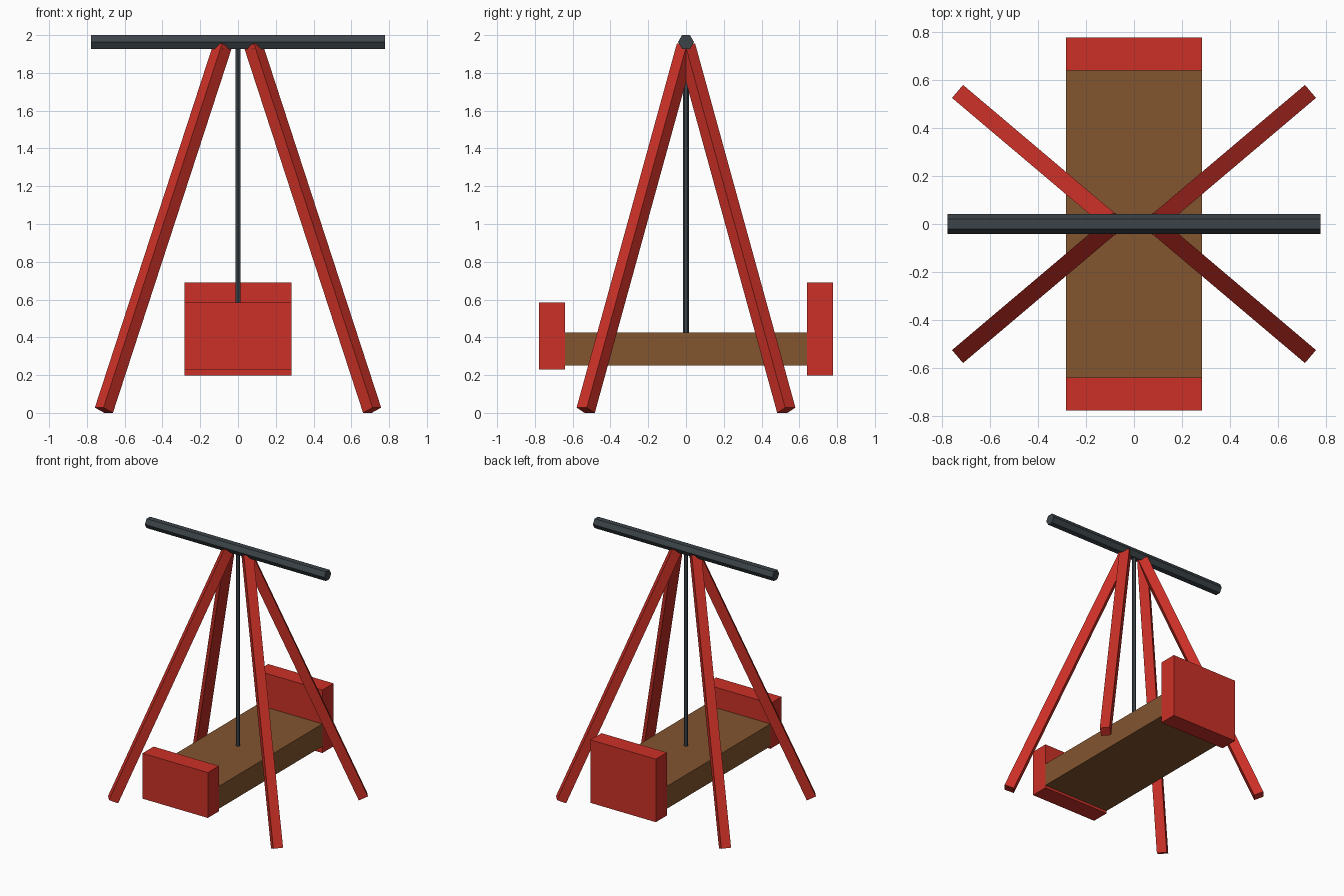
import bpy
import math
from mathutils import Vector, Matrix

if "Cube" in bpy.data.objects:
    bpy.data.objects.remove(bpy.data.objects["Cube"])


def material(name, color):
    m = bpy.data.materials.new(name)
    m.diffuse_color = (*color, 1.0)
    m.use_nodes = True
    m.node_tree.nodes["Principled BSDF"].inputs["Base Color"].default_value = m.diffuse_color
    return m


RED = material("red paint", (0.60, 0.030, 0.020))
BROWN = material("brown wood", (0.225, 0.090, 0.028))
DARK = material("dark metal", (0.045, 0.057, 0.066))


def finish(name, mat):
    ob = bpy.context.object
    ob.name = name
    ob.data.materials.append(mat)
    return ob


def box(name, lo, hi, mat):
    lo, hi = Vector(lo), Vector(hi)
    bpy.ops.mesh.primitive_cube_add(size=1)
    ob = finish(name, mat)
    ob.data.transform(Matrix.Translation((lo + hi) / 2) @ Matrix.Diagonal((*(hi - lo), 1)))
    return ob


def hex_rod(name, radius, length, matrix, mat):
    bpy.ops.mesh.primitive_cylinder_add(vertices=6, radius=radius, depth=length)
    ob = finish(name, mat)
    ob.data.transform(matrix)
    return ob


def leg(name, top, foot, width, mat):
    # square beam with one pair of sides kept vertical
    top, foot = Vector(top), Vector(foot)
    axis = (top - foot).normalized()
    side = axis.cross(Vector((0, 0, 1))).normalized()
    out = side.cross(axis)
    turn = Matrix((side, -out, axis)).transposed()
    if turn.determinant() < 0:
        turn = Matrix((side, out, axis)).transposed()
    bpy.ops.mesh.primitive_cube_add(size=1)
    ob = finish(name, mat)
    ob.data.transform(Matrix.Translation((top + foot) / 2) @ turn.to_4x4()
                      @ Matrix.Diagonal((width, width, (top - foot).length, 1)))
    return ob


# Four splayed legs
for sx, side_name in ((-1, "left"), (1, "right")):
    for sy, end_name in ((-1, "front"), (1, "back")):
        leg(f"{end_name}_{side_name}_leg", (sx * 0.082, 0, 1.942),
            (sx * 0.71, sy * 0.531, 0.014), 0.071, RED)

# Top bar, hexagonal with flat top and bottom
hex_rod("top_bar", 0.042, 1.555,
        Matrix.Translation((0, 0, 1.9636)) @ Matrix.Rotation(math.pi / 2, 4, 'Y')
        @ Matrix.Rotation(0, 4, 'Z'), DARK)

# Hanging pole
hex_rod("hanging_pole", 0.016, 1.54, Matrix.Translation((0, 0, 1.19)), DARK)

# Bed board with a panel at each end
box("bed_board", (-0.283, -0.64, 0.25), (0.283, 0.64, 0.425), BROWN)
box("front_panel", (-0.283, -0.777, 0.23), (0.283, -0.64, 0.585), RED)
box("back_panel", (-0.283, 0.64, 0.197), (0.283, 0.777, 0.69), RED)
